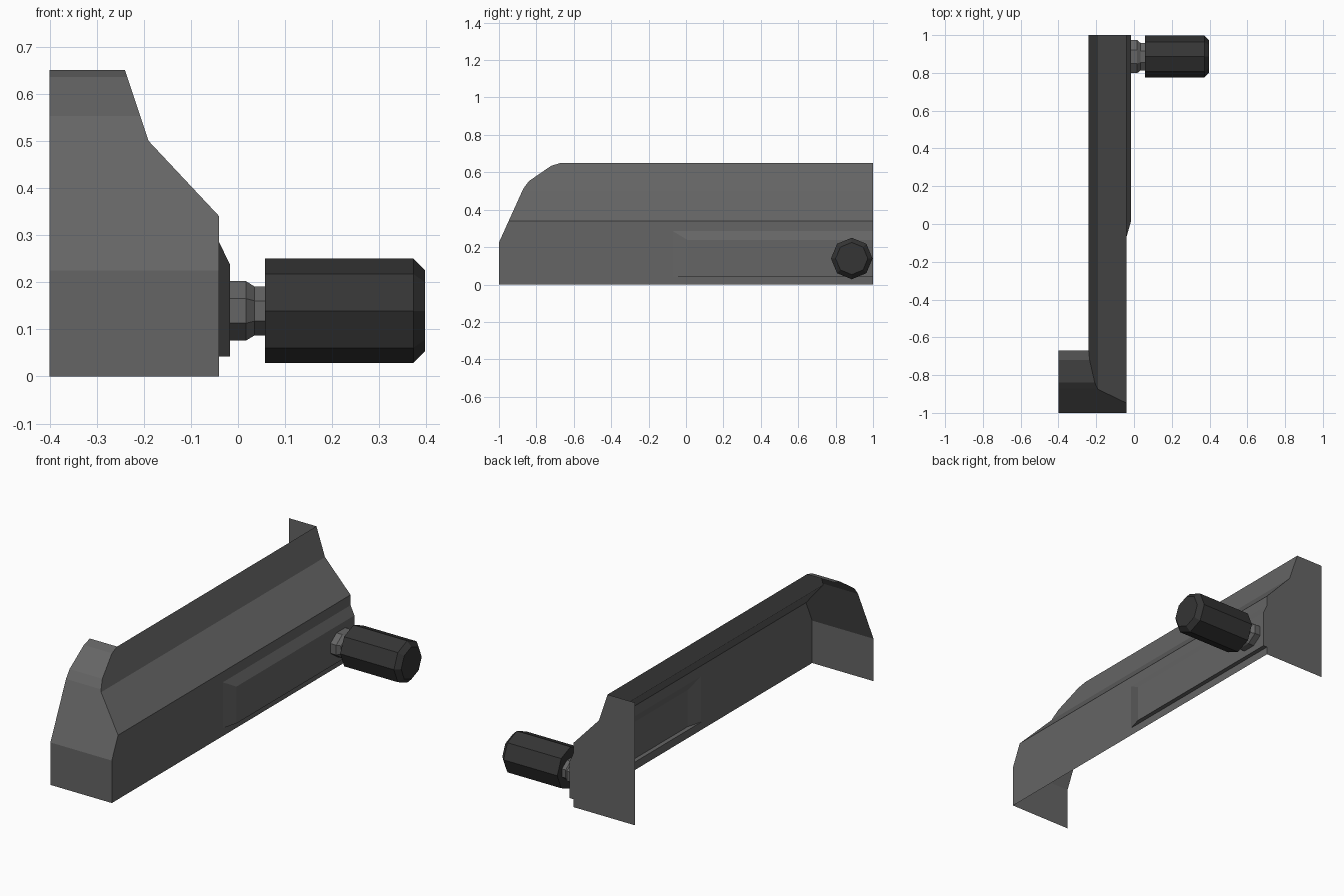
import bpy, bmesh, math

if "Cube" in bpy.data.objects:
    bpy.data.objects.remove(bpy.data.objects["Cube"])

def material(name, v):
    m = bpy.data.materials.new(name)
    m.diffuse_color = (v, v, v, 1)
    m.use_nodes = True
    m.node_tree.nodes["Principled BSDF"].inputs["Base Color"].default_value = m.diffuse_color
    return m

body_grey = material("body_grey", 0.13)
knob_black = material("knob_black", 0.035)

def finish(bm, name, mat):
    me = bpy.data.meshes.new(name)
    bm.to_mesh(me)
    bm.free()
    me.materials.append(mat)
    ob = bpy.data.objects.new(name, me)
    bpy.context.collection.objects.link(ob)
    return ob

# Housing: side profile (x, z) swept along y
bm = bmesh.new()
section = [(-0.4, 0), (-0.04, 0), (-0.04, 0.34), (-0.19, 0.5), (-0.24, 0.65), (-0.4, 0.65)]
face = bm.faces.new([bm.verts.new((x, -1, z)) for x, z in section])
ext = bmesh.ops.extrude_face_region(bm, geom=[face], use_keep_orig=True)
bmesh.ops.translate(bm, vec=(0, 2, 0),
                    verts=[g for g in ext["geom"] if isinstance(g, bmesh.types.BMVert)])

# Rounded front nose, cut by planes along a (y, z) profile
nose = [(-1, 0.225), (-0.87, 0.512), (-0.84, 0.553), (-0.72, 0.635), (-0.67, 0.65)]
for (y1, z1), (y2, z2) in zip(nose, nose[1:]):
    cut = bmesh.ops.bisect_plane(bm, geom=bm.verts[:] + bm.edges[:] + bm.faces[:],
                                 plane_co=(0, y1, z1), plane_no=(0, z1 - z2, y2 - y1),
                                 clear_outer=True)
    edges = [g for g in cut["geom_cut"] if isinstance(g, bmesh.types.BMEdge)]
    bmesh.ops.contextual_create(bm, geom=edges)
bmesh.ops.recalc_face_normals(bm, faces=bm.faces[:])

# Raised side panel, hollow behind, with bevelled top and front
Y0, Z0, Z1 = -0.07, 0.042, 0.285
for co, no in [((0, Y0, 0), (0, 1, 0)), ((0, 0, Z0), (0, 0, 1)), ((0, 0, Z1), (0, 0, 1))]:
    side = [f for f in bm.faces if f.normal.x > 0.99]
    edges = list({e for f in side for e in f.edges})
    verts = list({v for f in side for v in f.verts})
    bmesh.ops.bisect_plane(bm, geom=verts + edges + side, plane_co=co, plane_no=no)
    bm.normal_update()
panel = [f for f in bm.faces if f.normal.x > 0.99
         and f.calc_center_median().y > Y0 and Z0 < f.calc_center_median().z < Z1]
ext = bmesh.ops.extrude_face_region(bm, geom=panel)
for v in [g for g in ext["geom"] if isinstance(g, bmesh.types.BMVert)]:
    v.co.x = -0.017
    if v.co.z > 0.2:
        v.co.z = 0.237
    if v.co.y < 0.5:
        v.co.y = 0.01
bmesh.ops.delete(bm, geom=[f for f in panel if f.is_valid], context='FACES_ONLY')

# Open the left, bottom and top of the shell
bm.normal_update()
opened = []
for f in bm.faces:
    c = f.calc_center_median()
    if c.x < -0.399 or (abs(f.normal.z) > 0.99 and (c.z < 0.01 or c.z > 0.649)):
        opened.append(f)
bmesh.ops.delete(bm, geom=opened, context='FACES')
finish(bm, "housing", body_grey)

def turned(name, rings, mat, sy, sz, turn):
    """Eight-sided part along x from (x, radius) rings."""
    bm = bmesh.new()
    loops = []
    for x, r in rings:
        angles = [math.tau * i / 8 + turn for i in range(8)]
        loops.append([bm.verts.new((x, r * sy * math.cos(a), r * sz * math.sin(a)))
                      for a in angles])
    for a, b in zip(loops, loops[1:]):
        for i in range(8):
            j = (i + 1) % 8
            bm.faces.new((a[i], a[j], b[j], b[i]))
    bm.faces.new(loops[0])
    bm.faces.new(loops[-1])
    bmesh.ops.recalc_face_normals(bm, faces=bm.faces[:])
    ob = finish(bm, name, mat)
    ob.location = (0, 0.886, 0.139)

# Oval stem and dark knob
k = 1 / math.cos(math.pi / 8)
turned("knob_stem", [(-0.017, 0.063), (0.017, 0.063), (0.035, 0.052), (0.058, 0.052)],
       body_grey, 1.39 * k, k, math.pi / 8)
turned("knob", [(0.057, 0.111), (0.372, 0.111), (0.397, 0.086)], knob_black, 1, 1, 0)
